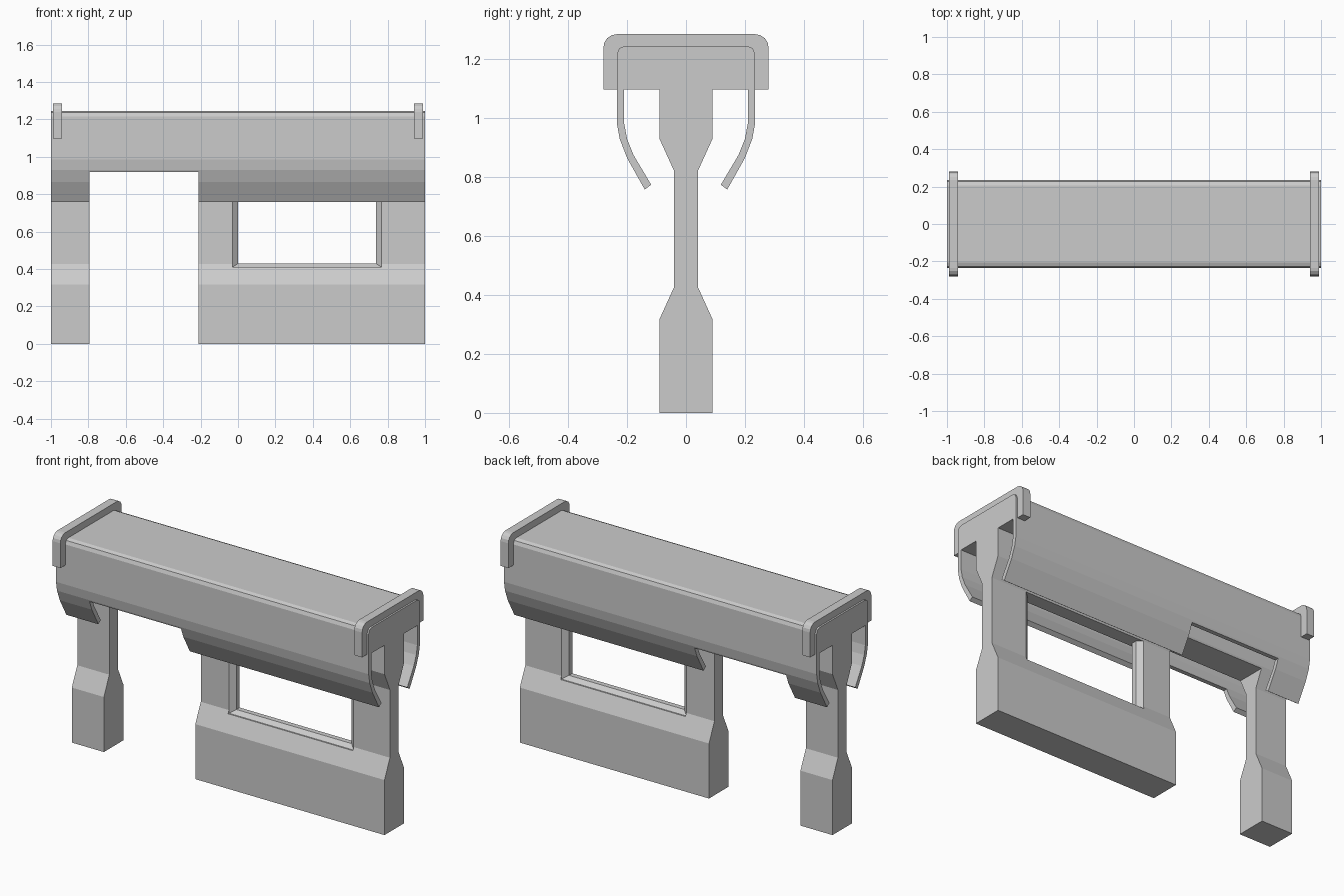
import bpy, bmesh

cube = bpy.data.objects.get("Cube")
if cube:
    bpy.data.objects.remove(cube, do_unlink=True)

grey = bpy.data.materials.new("light grey")
grey.use_nodes = True
grey.diffuse_color = (0.6, 0.6, 0.6, 1)
grey.node_tree.nodes["Principled BSDF"].inputs["Base Color"].default_value = (0.6, 0.6, 0.6, 1)


def make_object(name, bm):
    bmesh.ops.recalc_face_normals(bm, faces=bm.faces)
    mesh = bpy.data.meshes.new(name)
    bm.to_mesh(mesh)
    bm.free()
    obj = bpy.data.objects.new(name, mesh)
    bpy.context.collection.objects.link(obj)
    mesh.materials.append(grey)
    return obj


def extrude_half(name, half, x0, x1):
    """Mirror a half profile of (y, z) points and extrude it along x."""
    outline = half + [(-y, z) for y, z in reversed(half)]
    bm = bmesh.new()
    face = bm.faces.new([bm.verts.new((x0, y, z)) for y, z in outline])
    out = bmesh.ops.extrude_face_region(bm, geom=[face])
    moved = [v for v in out["geom"] if isinstance(v, bmesh.types.BMVert)]
    bmesh.ops.translate(bm, verts=moved, vec=(x1 - x0, 0, 0))
    return make_object(name, bm)


def loft(name, sections):
    """Bridge rectangular sections given as (y, x0, x1, z0, z1)."""
    bm = bmesh.new()
    rings = [[bm.verts.new(p) for p in ((a, y, c), (b, y, c), (b, y, d), (a, y, d))]
             for y, a, b, c, d in sections]
    for r, s in zip(rings, rings[1:]):
        for i in range(4):
            j = (i + 1) % 4
            bm.faces.new((r[i], r[j], s[j], s[i]))
    bm.faces.new(rings[0])
    bm.faces.new(rings[-1])
    return make_object(name, bm)


def cut(target, cutter):
    mod = target.modifiers.new("cut", "BOOLEAN")
    mod.operation = "DIFFERENCE"
    mod.solver = "EXACT"
    mod.object = cutter
    cutter.hide_render = True
    bpy.context.view_layer.objects.active = target
    bpy.ops.object.modifier_apply(modifier=mod.name)
    bpy.data.objects.remove(cutter, do_unlink=True)


# Rail body: waisted foot and web, solid head, curved side skirts
body = extrude_half("rail_body", [
    (0.09, 0), (0.09, 0.318), (0.04, 0.428), (0.04, 0.82), (0.09, 0.93), (0.09, 1.097),
    (0.21, 1.097), (0.21, 0.983), (0.2, 0.93), (0.178, 0.875), (0.118, 0.774),
    (0.14, 0.758), (0.2, 0.865), (0.225, 0.93), (0.235, 0.985),
    (0.235, 1.217), (0.227, 1.237), (0.207, 1.245)], -1, 1)

# Open gap between the two legs
cut(body, loft("gap_cutter", [(y, -0.795, -0.21, -0.1, 0.92) for y in (-0.5, 0.5)]))

# Window with flared edges in the wide leg
wide = (-0.03, 0.768, 0.41, 0.82)
narrow = (0, 0.738, 0.43, 0.82)
cut(body, loft("window_cutter", [(-0.08, *wide), (-0.04, *wide), (-0.015, *narrow),
                                 (0.015, *narrow), (0.04, *wide), (0.08, *wide)]))

# End clamps wrapped over the head
clamp = [(0.22, 1.23), (0.22, 1.097), (0.28, 1.097), (0.28, 1.24),
         (0.277, 1.257), (0.267, 1.272), (0.252, 1.282), (0.235, 1.285)]
for side, name in ((-1, "right_clamp"), (1, "left_clamp")):
    extrude_half(name, clamp, side * 0.99, side * 0.94)
